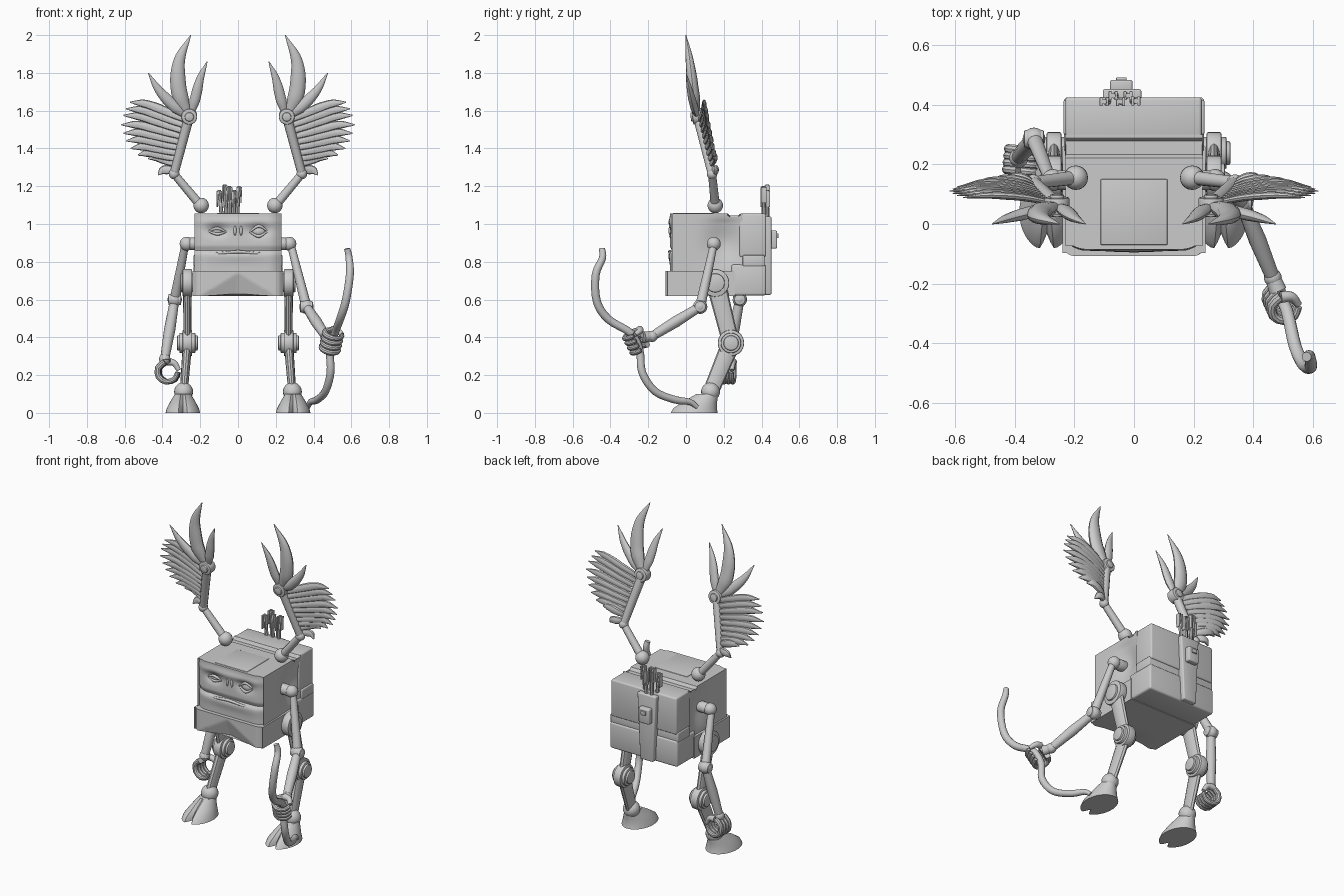
import bpy, bmesh
from math import sin, cos, pi, exp
from mathutils import Vector as V, Matrix

if "Cube" in bpy.data.objects:
    bpy.data.objects.remove(bpy.data.objects["Cube"])

GREY = (0.6, 0.6, 0.6, 1)
clay = bpy.data.materials.new("light clay grey")
clay.use_nodes = True
clay.diffuse_color = GREY
clay.node_tree.nodes["Principled BSDF"].inputs["Base Color"].default_value = GREY
made = []


def finish(name, bm):
    bmesh.ops.recalc_face_normals(bm, faces=bm.faces)
    mesh = bpy.data.meshes.new(name)
    bm.to_mesh(mesh)
    bm.free()
    mesh.materials.append(clay)
    ob = bpy.data.objects.new(name, mesh)
    bpy.context.collection.objects.link(ob)
    made.append(ob)


def box(name, lo, hi, bevel=0.01, taper=1.0):
    bm = bmesh.new()
    bmesh.ops.create_cube(bm, size=1)
    lo, hi = V(lo), V(hi)
    for v in bm.verts:
        if v.co.z < 0:
            v.co.x *= taper
        v.co = (lo + hi) / 2 + v.co * (hi - lo)
    bmesh.ops.bevel(bm, geom=bm.edges[:], offset=bevel, segments=3, profile=0.5, affect='EDGES')
    finish(name, bm)


def sculpted_block(name, lo, hi, shape):
    """Gridded block; shape(point, front, side, top) returns the moved point."""
    bm = bmesh.new()
    bmesh.ops.create_cube(bm, size=1)
    bmesh.ops.subdivide_edges(bm, edges=bm.edges[:], cuts=33, use_grid_fill=True)
    lo, hi = V(lo), V(hi)
    for v in bm.verts:
        u = v.co.copy()
        v.co = shape((lo + hi) / 2 + u * (hi - lo), u.y < -0.49, abs(u.x) > 0.49, u.z > 0.49)
    finish(name, bm)


def ball(name, centre, size):
    bm = bmesh.new()
    bmesh.ops.create_uvsphere(bm, u_segments=20, v_segments=12, radius=1)
    size = V(size) if isinstance(size, tuple) else V((size,) * 3)
    for v in bm.verts:
        v.co = V(centre) + v.co * size
    finish(name, bm)


def disc(name, centre, radius, depth, axis=(1, 0, 0)):
    bm = bmesh.new()
    bmesh.ops.create_cone(bm, cap_ends=True, segments=28, radius1=radius, radius2=radius, depth=depth)
    rims = [e for e in bm.edges if any(len(f.verts) > 4 for f in e.link_faces)]
    bmesh.ops.bevel(bm, geom=rims, offset=0.006, segments=2, profile=0.5, affect='EDGES')
    turn = V((0, 0, 1)).rotation_difference(V(axis)).to_matrix().to_4x4()
    bm.transform(Matrix.Translation(centre) @ turn)
    finish(name, bm)


def loft(name, rings):
    bm = bmesh.new()
    loops = [[bm.verts.new(p) for p in ring] for ring in rings]
    n = len(loops[0])
    for a, b in zip(loops, loops[1:]):
        for i in range(n):
            bm.faces.new((a[i], a[(i + 1) % n], b[(i + 1) % n], b[i]))
    bm.faces.new(loops[0])
    bm.faces.new(loops[-1])
    finish(name, bm)


def tube(name, pts, radii, flat=1.0, ref=(1, 0, 0), steps=4, sides=12):
    """Smooth tapered tube; flat squeezes it along ref."""
    pts = [V(p) for p in pts]
    last = len(pts) - 1
    ext = [2 * pts[0] - pts[1]] + pts + [2 * pts[-1] - pts[-2]]
    path, rad = [], []
    for k in range(last * steps + 1):
        i = min(k // steps, last - 1)
        t = k / steps - i
        a, b, c, d = ext[i:i + 4]
        path.append((2 * b + (c - a) * t + (2 * a - 5 * b + 4 * c - d) * t ** 2
                     + (3 * b - a - 3 * c + d) * t ** 3) / 2)
        s = k / (last * steps) * (len(radii) - 1)
        j = min(int(s), len(radii) - 2)
        rad.append(radii[j] + (radii[j + 1] - radii[j]) * (s - j))
    rings = []
    for k, p in enumerate(path):
        along = (path[min(k + 1, len(path) - 1)] - path[max(k - 1, 0)]).normalized()
        wide = along.cross(V(ref)).normalized()
        thin = wide.cross(along)
        angles = [2 * pi * i / sides for i in range(sides)]
        rings.append([p + rad[k] * (wide * cos(q) + thin * sin(q) * flat) for q in angles])
    loft(name, rings)


def bump(a, b, wa, wb):
    return exp(-(a / wa) ** 2 - (b / wb) ** 2)


# Head: modelled face, dented cheeks and a groove across the top
def head_shape(p, front, side, top):
    x, y, z = p
    if front:
        y += 0.03 * (max(0, abs(x) - 0.16) / 0.07) ** 2 + 0.012 * bump(0, z - 0.862, 1, 0.012)
        y += 0.022 * bump(abs(x) - 0.11, z - 0.965, 0.05, 0.03)
        y -= 0.008 * bump(x, z - 1.01, 0.25, 0.02) + 0.008 * bump(x, z - 0.83, 0.2, 0.03)
    if side:
        x *= 1 - 0.15 * bump(y - 0.2, z - 0.9, 0.09, 0.11) * min(1, (1.05 - z) / 0.04)
    if top and 0.222 < p.y < 0.285:
        z -= 0.018
    return V((x, y, z))


# Jaw: inverted V fold receding towards the bottom
def jaw_shape(p, front, side, top):
    y, z = p.y, p.z
    if front:
        y += 0.3 * max(0, 0.742 - abs(p.x) * 0.62 - z)
        y += 0.03 * (max(0, abs(p.x) - 0.2) / 0.04) ** 2
    if z < 0.65:
        z += 0.012 * bump(p.x, p.y + 0.1, 0.12, 0.08)
    return V((p.x, y, z))


sculpted_block("head", (-0.23, -0.085, 0.74), (0.23, 0.3, 1.055), head_shape)
sculpted_block("jaw", (-0.24, -0.108, 0.618), (0.24, 0.26, 0.752), jaw_shape)
box("crown_panel", (-0.112, -0.07, 1.0), (0.112, 0.15, 1.058), 0.003)

# Body core and padded back
box("body", (-0.19, -0.04, 0.63), (0.19, 0.405, 1.03), 0.01)
box("back_upper_pad", (-0.23, 0.283, 0.825), (0.227, 0.424, 1.055), 0.01)
box("back_lower_pad", (-0.235, 0.24, 0.622), (0.235, 0.424, 0.785), 0.012)
box("strap", (-0.236, 0.3, 0.775), (0.236, 0.416, 0.835), 0.006)

# Face details
for side, s, tall in (("left", 1, 0.027), ("right", -1, 0.015)):
    ball(side + "_eye", (s * 0.11, -0.064, 0.962), (0.036, 0.02, tall))
    for part, k in (("upper", 1), ("lower", -1)):
        tube(f"{side}_{part}_eyelid", [(s * 0.062, -0.076, 0.958), (s * 0.11, -0.08, 0.962 + k * tall),
             (s * 0.158, -0.072, 0.962)], (0.004, 0.009, 0.004), ref=(0, 1, 0))
    ball(side + "_nostril", (s * 0.016, -0.084, 0.965), (0.008, 0.009, 0.026))
tube("lip", [(-0.2, -0.07, 0.845), (-0.1, -0.084, 0.845), (0, -0.086, 0.853), (0.1, -0.084, 0.845),
             (0.2, -0.07, 0.845)], (0.004, 0.009, 0.004), ref=(0, 1, 0))

# Wings, made once per side: arm, hub, three horns and a feather fan
TIPS = [(0.422, 1.26), (0.475, 1.345), (0.53, 1.365), (0.568, 1.4), (0.592, 1.44), (0.607, 1.48),
        (0.618, 1.525), (0.607, 1.575), (0.592, 1.61), (0.572, 1.645)]
HORNS = [("inner_horn", [(0.25, 1.58), (0.225, 1.67), (0.2, 1.77), (0.163, 1.86)], 0.028),
         ("main_horn", [(0.265, 1.58), (0.312, 1.7), (0.312, 1.86), (0.25, 2.0)], 0.043),
         ("outer_horn", [(0.27, 1.57), (0.345, 1.63), (0.42, 1.71), (0.475, 1.8)], 0.03)]


def wing(side, s):
    ball(side + "_wing_joint", (s * 0.195, 0.155, 1.098), 0.041)
    elbow, hub = V((s * 0.338, 0.138, 1.265)), V((s * 0.258, 0.062, 1.57))
    tube(side + "_wing_arm", [(s * 0.2, 0.155, 1.1), elbow], (0.024, 0.021), steps=1)
    ball(side + "_wing_elbow", elbow, 0.028)
    tube(side + "_wing_forearm", [elbow, hub], (0.023, 0.026), steps=1)
    disc(side + "_wing_hub", hub, 0.042, 0.055, (0, 1, 0.1))
    disc(side + "_wing_pin", hub, 0.024, 0.075, (0, 1, 0.1))
    for name, path, r in HORNS:
        pts = [(s * x, 0.06 - 0.06 * i / 3, z) for i, (x, z) in enumerate(path)]
        tube(f"{side}_{name}", pts, (r * 0.5, r, r * 0.95, r * 0.6, 0.002), 0.7, (0, 1, 0), 5)
    for i, (x, z) in enumerate(TIPS):
        root = elbow.lerp(hub, 0.06 + i / 9 * 0.86)
        tip = V((s * x, root.y + 0.02, z))
        bulge = [root.lerp(tip, t) + V((0, 0.014, lift)) for t, lift in ((0.35, 0.012), (0.72, 0.018))]
        tube(f"{side}_feather_{i + 1}", [root] + bulge + [tip], (0.013, 0.022, 0.025, 0.02, 0.003),
             0.55, (0, 1, 0), 4, 10)


# Legs with disc joints and cloven hooves
def leg(side, s):
    x = s * 0.268
    disc(side + "_hip", (x, 0.155, 0.688), 0.074, 0.05)
    disc(side + "_hip_cap", (x + s * 0.004, 0.155, 0.688), 0.05, 0.065)
    tube(side + "_thigh", [(x, 0.16, 0.68), (x, 0.235, 0.38)], (0.052, 0.045), 0.45, steps=1)
    for part, r, depth in (("knee", 0.07, 0.05), ("knee_ring", 0.054, 0.085), ("knee_pin", 0.04, 0.11)):
        disc(f"{side}_{part}", (x, 0.238, 0.37), r, depth)
    tube(side + "_shin", [(x, 0.235, 0.36), (s * 0.287, 0.13, 0.11)], (0.05, 0.042), 0.5, steps=1)
    ball(side + "_ankle", (s * 0.288, 0.13, 0.112), 0.05)
    rings = []
    for z, k, y in ((0, 1, 0.04), (0.025, 0.92, 0.045), (0.06, 0.72, 0.073), (0.1, 0.46, 0.112)):
        ring = []
        for i in range(48):
            q = (i - 24) * pi / 24
            notch = 0.055 * exp(-(q / 0.15) ** 2) * k * k
            ring.append((s * 0.292 + 0.092 * k * sin(q), y + notch - 0.128 * k * cos(q), z))
        rings.append(ring)
    loft(side + "_hoof", rings)


# Arm: shoulder, elbow, wrist, plus fingers curled round a grip axis
def arm(side, s, elbow, wrist, grip, axis, reach, gap):
    ball(side + "_shoulder", (s * 0.272, 0.147, 0.895), 0.037)
    disc(side + "_shoulder_socket", (s * 0.225, 0.147, 0.895), 0.033, 0.07)
    tube(side + "_upper_arm", [(s * 0.28, 0.147, 0.89), elbow], (0.02, 0.027), steps=1)
    ball(side + "_elbow", elbow, 0.038)
    disc(side + "_elbow_pin", elbow, 0.03, 0.068)
    tube(side + "_forearm", [elbow, wrist], (0.024, 0.03, 0.024), steps=2)
    ball(side + "_wrist", wrist, 0.03)
    grip, axis = V(grip), V(axis).normalized()
    back = V(wrist) - grip
    back = (back - axis * back.dot(axis)).normalized()
    across = axis.cross(back) * s
    for i in range(4):
        mid = grip + axis * (i - 1.5) * gap
        arc = [mid + reach * (back * cos(q) + across * sin(q)) for q in (0, 0.9, 1.8, 2.7, 3.6, 4.4)]
        tube(f"{side}_finger_{i + 1}", arc, (0.017, 0.016, 0.012), ref=axis, steps=2, sides=10)
    thumb = [grip + axis * gap * 1.6 + reach * (back * cos(q) - across * sin(q)) for q in (0, 0.8, 1.7)]
    tube(side + "_thumb", thumb, (0.02, 0.017, 0.012), ref=axis)
    tube(side + "_palm", [V(wrist), grip + back * reach], (0.026, 0.03), ref=axis, steps=2)


for side, s in (("left", 1), ("right", -1)):
    wing(side, s)
    leg(side, s)
arm("left", 1, (0.362, 0.075, 0.562), (0.465, -0.18, 0.405), (0.497, -0.262, 0.378),
    (0.2, -0.45, 0.87), 0.047, 0.029)
arm("right", -1, (-0.335, 0.285, 0.6), (-0.388, 0.222, 0.285), (-0.37, 0.212, 0.218),
    (0.1, 1, 0), 0.054, 0.023)

# Bow
tube("bow", [(0.578, -0.445, 0.87), (0.588, -0.442, 0.82), (0.592, -0.478, 0.73), (0.57, -0.472, 0.59),
             (0.54, -0.41, 0.495), (0.512, -0.29, 0.42), (0.487, -0.245, 0.33), (0.49, -0.232, 0.215),
             (0.463, -0.165, 0.115), (0.42, -0.06, 0.07), (0.385, 0.02, 0.058), (0.37, 0.06, 0.03)],
     (0.016, 0.021, 0.022, 0.02, 0.021, 0.02, 0.012))

# Quiver, pouch and arrows
box("quiver", (-0.105, 0.39, 0.625), (0.025, 0.452, 1.04), 0.008, 0.7)
box("quiver_pouch", (-0.08, 0.44, 0.87), (-0.005, 0.483, 0.965), 0.008)
box("pouch_flap", (-0.06, 0.475, 0.925), (-0.025, 0.491, 0.95), 0.003)
for i, (x, y, top) in enumerate(((-0.1, 0.41, 1.18), (-0.07, 0.43, 1.21), (-0.045, 0.41, 1.2),
                                 (-0.02, 0.43, 1.18), (0.006, 0.412, 1.2))):
    tube(f"arrow_shaft_{i + 1}", [(x * 0.7 - 0.012, y, 1.0), (x, y, top)], (0.012, 0.009), steps=1, sides=8)
    for d in (-1, 1):
        box(f"arrow_{i + 1}_fletching_{d + 2}", (x + d * 0.01 - 0.005, y - 0.015, top - 0.09),
            (x + d * 0.01 + 0.005, y + 0.015, top - 0.005), 0.002, 0.6)

# Smooth shading with sharp corners kept
bpy.ops.object.select_all(action='DESELECT')
for ob in made:
    ob.select_set(True)
bpy.context.view_layer.objects.active = made[0]
bpy.ops.object.shade_smooth_by_angle(angle=0.6)
